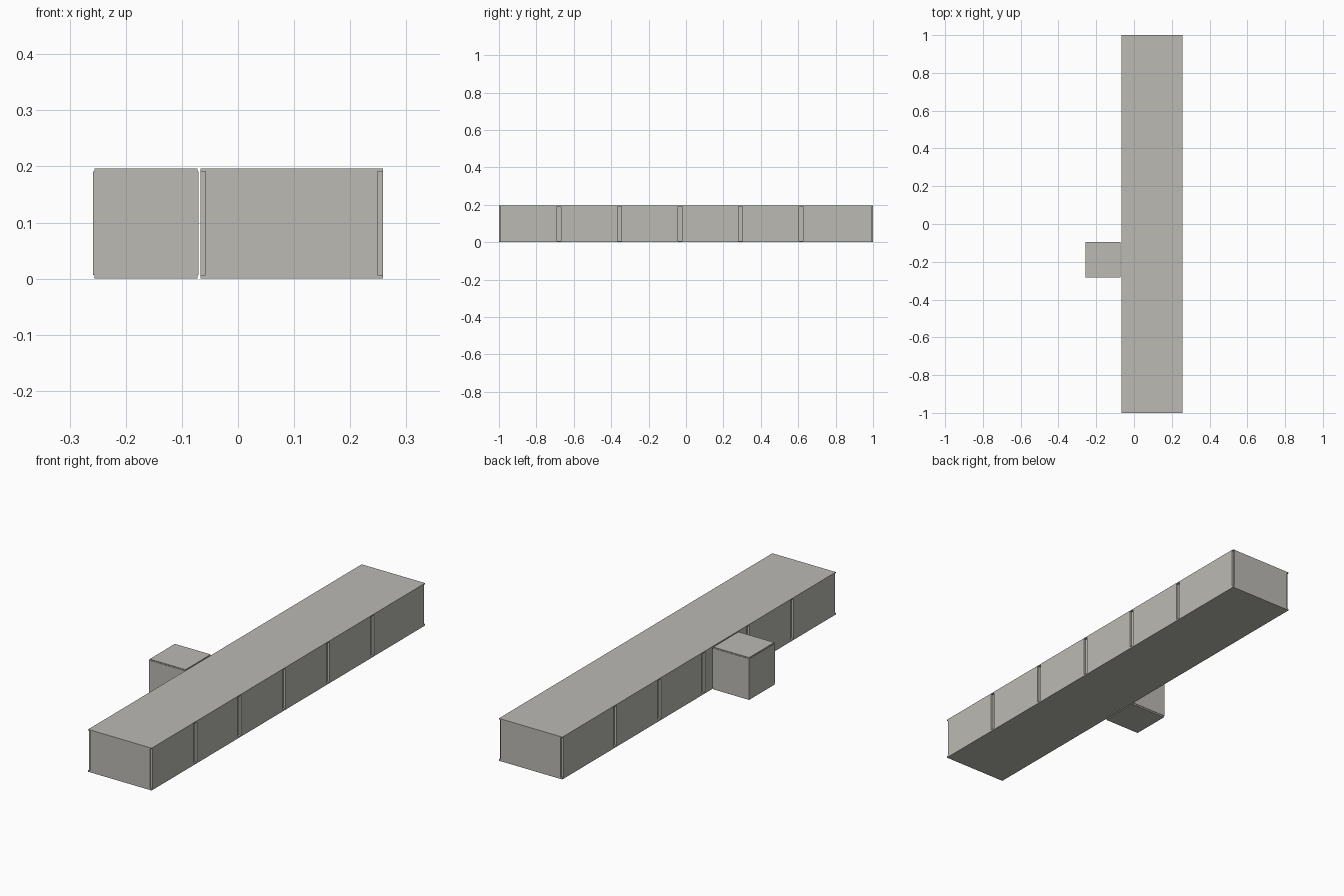
import bpy
import bmesh

cube = bpy.data.objects.get("Cube")
if cube:
    bpy.data.objects.remove(cube, do_unlink=True)

# Single flat colour
grey = bpy.data.materials.new("warm grey")
grey.use_nodes = True
colour = (0.50, 0.49, 0.455, 1.0)
grey.diffuse_color = colour
grey.node_tree.nodes["Principled BSDF"].inputs["Base Color"].default_value = colour


def prism(name, outline, low, high):
    """Extrude a plan outline between two heights."""
    bm = bmesh.new()
    base = bm.faces.new([bm.verts.new((x, y, low)) for x, y in outline])
    top = bmesh.ops.extrude_face_region(bm, geom=[base])["geom"]
    bmesh.ops.translate(bm, vec=(0, 0, high - low),
                        verts=[v for v in top if isinstance(v, bmesh.types.BMVert)])
    bmesh.ops.recalc_face_normals(bm, faces=bm.faces)
    mesh = bpy.data.meshes.new(name)
    bm.to_mesh(mesh)
    bm.free()
    mesh.materials.append(grey)
    obj = bpy.data.objects.new(name, mesh)
    bpy.context.collection.objects.link(obj)
    return obj


def rectangle(x0, x1, y0, y1):
    return [(x0, y0), (x1, y0), (x1, y1), (x0, y1)]


HEIGHT, WALL_LOW, WALL_HIGH = 0.196, 0.007, 0.191

# Long hall: slabs above and below a wall with slots and notched corners
LEFT, RIGHT, END = -0.067, 0.258, 1.0
DEPTH, HALF_SLOT, SPACING = 0.0095, 0.0105, 0.3235

steps = [(-END, DEPTH), (-0.993, DEPTH), (-0.993, 0)]
for i in range(5):
    y = -0.68 + i * SPACING
    a, b = y - HALF_SLOT, y + HALF_SLOT
    steps += [(a, 0), (a, DEPTH), (b, DEPTH), (b, 0)]
steps += [(0.993, 0), (0.993, DEPTH), (END, DEPTH)]

wall = [(RIGHT - d, y) for y, d in steps]
wall += [(LEFT + d, y) for y, d in reversed(steps)]
prism("hall_wall", wall, WALL_LOW, WALL_HIGH)
hall = rectangle(LEFT, RIGHT, -END, END)
prism("hall_floor", hall, 0, WALL_LOW)
prism("hall_roof", hall, WALL_HIGH, HEIGHT)

# Small side block: wall stands slightly proud of its slabs
X0, X1, Y0, Y1, LIP = -0.258, -0.0705, -0.282, -0.094, 0.002
prism("side_block_wall", rectangle(X0, X1, Y0, Y1), WALL_LOW, WALL_HIGH)
block = rectangle(X0 + LIP, X1 - LIP, Y0 + LIP, Y1 - LIP)
prism("side_block_floor", block, 0, WALL_LOW)
prism("side_block_roof", block, WALL_HIGH, HEIGHT)
